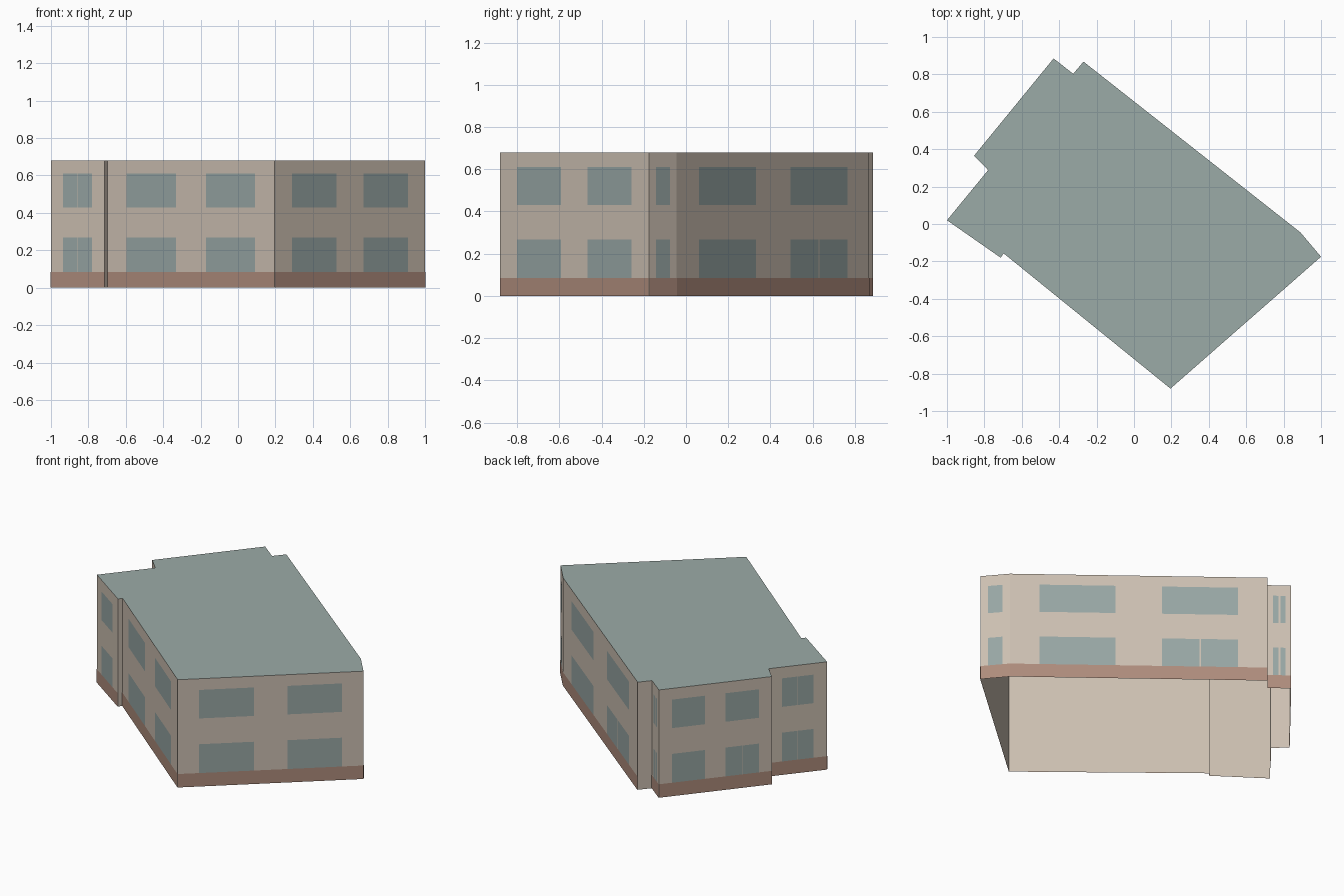
import bpy
import bmesh
from mathutils import Vector

cube = bpy.data.objects.get("Cube")
if cube:
    bpy.data.objects.remove(cube, do_unlink=True)

HEIGHT = 0.68
BASE_TOP = 0.085
GROUND_FLOOR = (BASE_TOP, 0.267)
UPPER_FLOOR = (0.43, 0.61)
GAP = 0.002          # how far painted plates sit off the wall


def make_material(name, colour):
    mat = bpy.data.materials.new(name)
    mat.use_nodes = True
    mat.diffuse_color = (*colour, 1)
    mat.node_tree.nodes["Principled BSDF"].inputs["Base Color"].default_value = (*colour, 1)
    return mat


BEIGE = make_material("beige render", (0.60, 0.52, 0.44))
BROWN = make_material("brown plinth", (0.42, 0.26, 0.20))
GLASS = make_material("grey green glass", (0.31, 0.38, 0.37))
ROOF = make_material("grey green roofing", (0.33, 0.41, 0.39))


def make_object(name, faces, mat):
    """Build one object from a list of corner loops."""
    bm = bmesh.new()
    for loop in faces:
        bm.faces.new([bm.verts.new(p) for p in loop])
    bmesh.ops.remove_doubles(bm, verts=bm.verts, dist=0.0001)
    mesh = bpy.data.meshes.new(name)
    bm.to_mesh(mesh)
    bm.free()
    mesh.materials.append(mat)
    obj = bpy.data.objects.new(name, mesh)
    bpy.context.collection.objects.link(obj)
    return obj


def panel(a, b, span, levels, offset=0.0):
    """Upright rectangle on the wall from a to b, facing outwards."""
    a, b = Vector(a), Vector(b)
    along = b - a
    out = Vector((along.y, -along.x)).normalized() * offset
    p, q = (a + along * t + out for t in span)
    low, high = levels
    return [(*p, low), (*q, low), (*q, high), (*p, high)]


# Window layouts, as fractions of the wall length
WIDE = [(0.115, 0.41), (0.59, 0.885)]
WIDE_SPLIT = [(0.115, 0.41), (0.59, 0.735), (0.741, 0.885)]
PAIR = [(0.225, 0.488), (0.502, 0.765)]
NARROW_PAIR = [(0.24, 0.46), (0.55, 0.77)]
SINGLE = [(0.25, 0.75)]

# Each wall: start corner, has plinth, ground windows, upper windows
WALLS = [
    ((-1.0, 0.02), True, PAIR, PAIR),
    ((-0.713, -0.18), False, [], []),
    ((-0.697, -0.157), True, WIDE, WIDE),
    ((0.195, -0.88), True, WIDE, WIDE),
    ((1.0, -0.175), True, SINGLE, SINGLE),
    ((0.89, -0.045), True, WIDE_SPLIT, WIDE),
    ((-0.27, 0.868), False, [], []),
    ((-0.325, 0.803), True, NARROW_PAIR, NARROW_PAIR),
    ((-0.43, 0.885), True, WIDE_SPLIT, WIDE),
    ((-0.855, 0.365), True, [], []),
    ((-0.78, 0.288), True, PAIR, PAIR),
]

corners = [wall[0] for wall in WALLS]
walls, plinth, windows = [], [], []
for i, (a, has_plinth, ground, upper) in enumerate(WALLS):
    b = corners[(i + 1) % len(corners)]
    walls.append(panel(a, b, (0, 1), (0, HEIGHT)))
    if has_plinth:
        plinth.append(panel(a, b, (0, 1), (0, BASE_TOP), GAP))
    for spans, levels in ((ground, GROUND_FLOOR), (upper, UPPER_FLOOR)):
        windows += [panel(a, b, s, levels, GAP) for s in spans]

# Open-bottomed shell, flat roof and painted plates
make_object("outer_walls", walls, BEIGE)
make_object("flat_roof", [[(x, y, HEIGHT) for x, y in corners]], ROOF)
make_object("plinth_band", plinth, BROWN)
make_object("window_panes", windows, GLASS)
